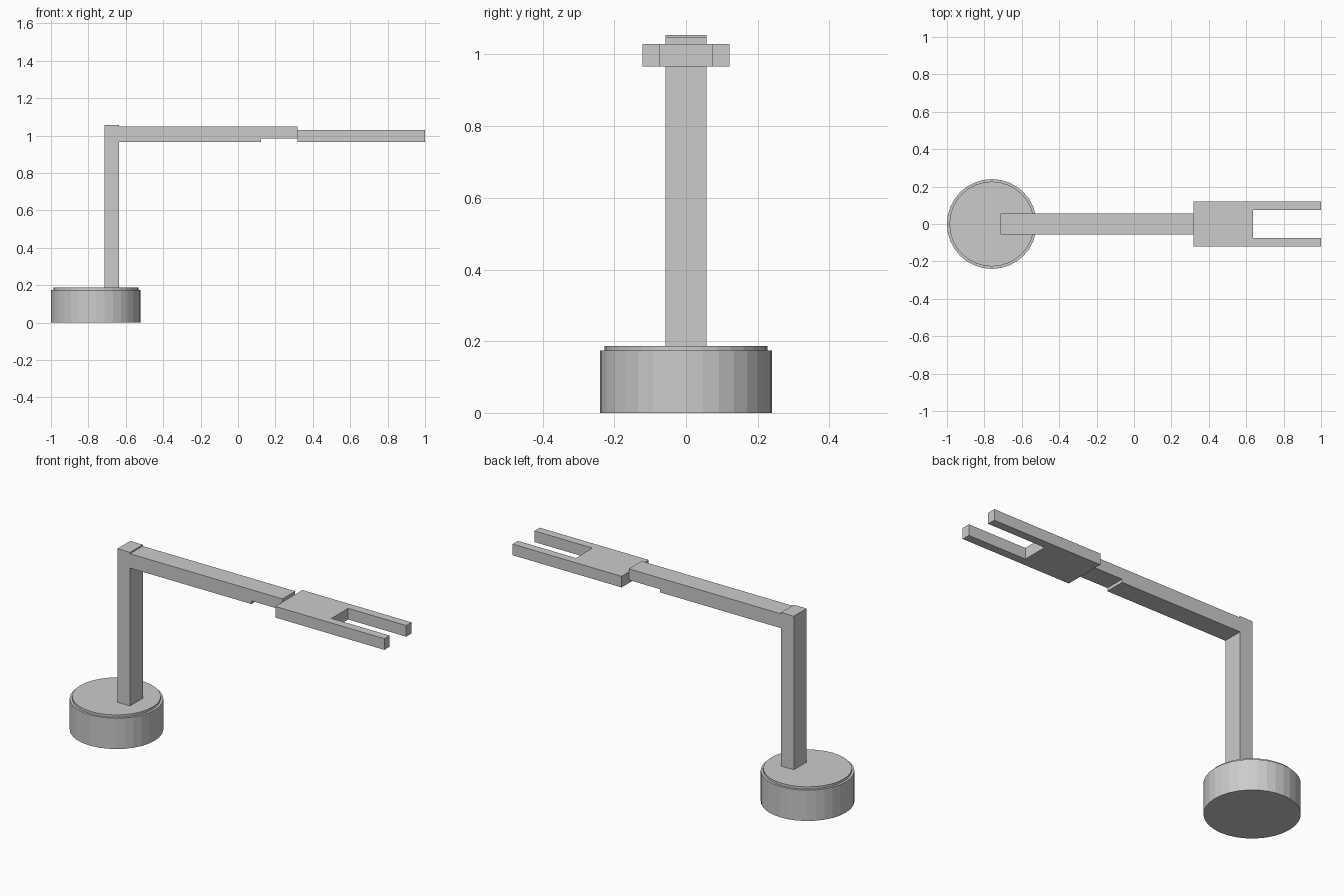
import bpy, bmesh

if "Cube" in bpy.data.objects:
    bpy.data.objects.remove(bpy.data.objects["Cube"])


def prism(name, outline, lo, hi, axis):
    """Extrude a closed 2D outline along 'y' or 'z' between lo and hi."""
    bm = bmesh.new()
    put = (lambda a, b, t: (a, t, b)) if axis == 'y' else (lambda a, b, t: (a, b, t))
    face = bm.faces.new([bm.verts.new(put(a, b, lo)) for a, b in outline])
    ext = bmesh.ops.extrude_face_region(bm, geom=[face])
    shift = (0, hi - lo, 0) if axis == 'y' else (0, 0, hi - lo)
    verts = [g for g in ext['geom'] if isinstance(g, bmesh.types.BMVert)]
    bmesh.ops.translate(bm, verts=verts, vec=shift)
    bmesh.ops.recalc_face_normals(bm, faces=bm.faces)
    mesh = bpy.data.meshes.new(name)
    bm.to_mesh(mesh)
    bm.free()
    obj = bpy.data.objects.new(name, mesh)
    bpy.context.collection.objects.link(obj)
    return obj


def disc(name, radius, z0, z1):
    bpy.ops.mesh.primitive_cylinder_add(vertices=32, radius=radius, depth=z1 - z0,
                                        location=(-0.76, 0, (z0 + z1) / 2))
    bpy.context.object.name = name


HALF = 0.057  # half width of post and arm

# Round base with a slightly smaller turntable on top
disc("base", 0.24, 0, 0.174)
disc("turntable", 0.227, 0.174, 0.187)

# Upright post
prism("post", [(-0.714, 0.187), (-0.635, 0.187), (-0.635, 1.055), (-0.714, 1.055)],
      -HALF, HALF, 'y')

# Horizontal arm with a stepped, thinner end
prism("arm", [(-0.635, 0.966), (0.124, 0.966), (0.124, 0.984), (0.318, 0.984),
              (0.318, 1.047), (-0.635, 1.047)], -HALF, HALF, 'y')

# Two-pronged gripper plate
half = [(0.318, -0.121), (1.0, -0.121), (1.0, -0.074), (0.637, -0.074)]
prism("gripper", half + [(x, -y) for x, y in reversed(half)], 0.966, 1.029, 'z')
